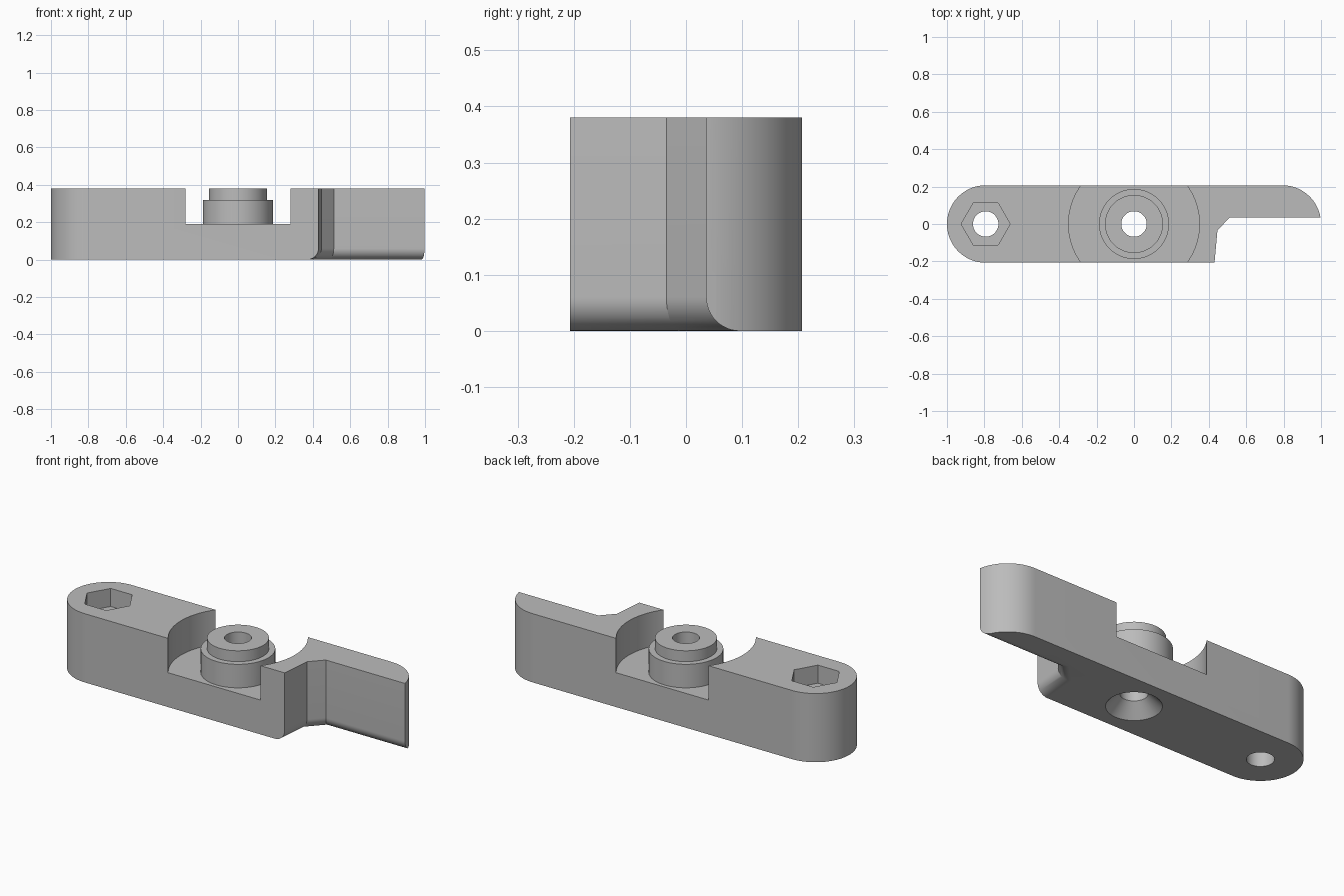
import bpy, bmesh, math

if "Cube" in bpy.data.objects:
    bpy.data.objects.remove(bpy.data.objects["Cube"])

R, H = 0.207, 0.38          # bar half width and height
END = 1.0 - R               # centre of the round ends

grey = bpy.data.materials.new("grey")
grey.diffuse_color = (0.5, 0.5, 0.5, 1)
grey.use_nodes = True
grey.node_tree.nodes["Principled BSDF"].inputs["Base Color"].default_value = grey.diffuse_color


def loft(name, rings):
    """Closed solid through stacked rings of equal point count."""
    bm = bmesh.new()
    loops = [[bm.verts.new(p) for p in ring] for ring in rings]
    n = len(loops[0])
    for a, b in zip(loops, loops[1:]):
        for i in range(n):
            j = (i + 1) % n
            bm.faces.new((a[i], a[j], b[j], b[i]))
    bm.faces.new(loops[0][::-1])
    bm.faces.new(loops[-1])
    bmesh.ops.recalc_face_normals(bm, faces=bm.faces)
    me = bpy.data.meshes.new(name)
    bm.to_mesh(me)
    bm.free()
    me.materials.append(grey)
    ob = bpy.data.objects.new(name, me)
    bpy.context.collection.objects.link(ob)
    return ob


def turned(name, x, profile, n=64):
    """Solid of revolution about a vertical axis, profile = (radius, z)."""
    return loft(name, [[(x + r * math.cos(2 * math.pi * i / n),
                         r * math.sin(2 * math.pi * i / n), z)
                        for i in range(n)] for r, z in profile])


def offset(points, d):
    """Shift an open polyline to its left by d with mitred corners."""
    normals = []
    for (ax, ay), (bx, by) in zip(points, points[1:]):
        length = math.hypot(bx - ax, by - ay)
        normals.append(((ay - by) / length, (bx - ax) / length))
    out = []
    for i, (x, y) in enumerate(points):
        p, q = normals[max(i - 1, 0)], normals[min(i, len(normals) - 1)]
        k = d / (1 + p[0] * q[0] + p[1] * q[1])
        out.append((x + (p[0] + q[0]) * k, y + (p[1] + q[1]) * k))
    return out


def apply_boolean(target, tool, operation):
    mod = target.modifiers.new(tool.name, 'BOOLEAN')
    mod.operation, mod.solver, mod.object = operation, 'EXACT', tool
    bpy.context.view_layer.objects.active = target
    bpy.ops.object.modifier_apply(modifier=mod.name)
    bpy.data.objects.remove(tool)


# Bar with two round ends
steps = 48
outline = []
for side in (1, -1):
    for i in range(steps + 1):
        a = -side * math.pi / 2 + math.pi * i / steps
        if side < 0:
            a = math.pi / 2 + math.pi * i / steps
        outline.append((side * END + R * math.cos(a), R * math.sin(a)))
bar = loft("clamp_bar", [[(x, y, z) for x, y in outline] for z in (0, H)])

# Front corner notch, flaring at the bottom to round the lower edge
edge = [(0.413, -0.4), (0.446, -0.035), (0.512, 0.036), (1.3, 0.036)]
fillet = 0.06
levels = [(fillet, -0.05)]
for i in range(13):
    a = math.pi / 2 * i / 12
    levels.append((fillet * (1 - math.sin(a)), fillet * (1 - math.cos(a))))
levels.append((0, H + 0.1))
notch = loft("notch_cutter", [[(x, y, z) for x, y in offset(edge, d) + [(1.3, -0.4)]]
                              for d, z in levels])
apply_boolean(bar, notch, 'DIFFERENCE')

# Round pocket, then the stepped boss standing in it
apply_boolean(bar, turned("pocket_cutter", 0, [(0.35, 0.19), (0.35, 0.5)], 96), 'DIFFERENCE')
boss = turned("boss", 0, [(0.187, 0.15), (0.187, 0.32), (0.155, 0.32), (0.155, H)])
apply_boolean(bar, boss, 'UNION')

# Countersunk centre bore
bore = turned("bore_cutter", 0, [(0.147, -0.01), (0.068, 0.069), (0.068, 0.5)])
apply_boolean(bar, bore, 'DIFFERENCE')

# End bolt hole with hexagonal nut recess
apply_boolean(bar, turned("bolt_cutter", -END, [(0.068, -0.1), (0.068, 0.5)]), 'DIFFERENCE')
apply_boolean(bar, turned("nut_cutter", -END, [(0.131, H - 0.1), (0.131, 0.5)], 6), 'DIFFERENCE')

# One plain colour, smooth curves with sharp edges
bar.data.materials.clear()
bar.data.materials.append(grey)
for poly in bar.data.polygons:
    poly.material_index = 0
bpy.ops.object.select_all(action='DESELECT')
bar.select_set(True)
bpy.context.view_layer.objects.active = bar
bpy.ops.object.shade_smooth_by_angle(angle=math.radians(25))
